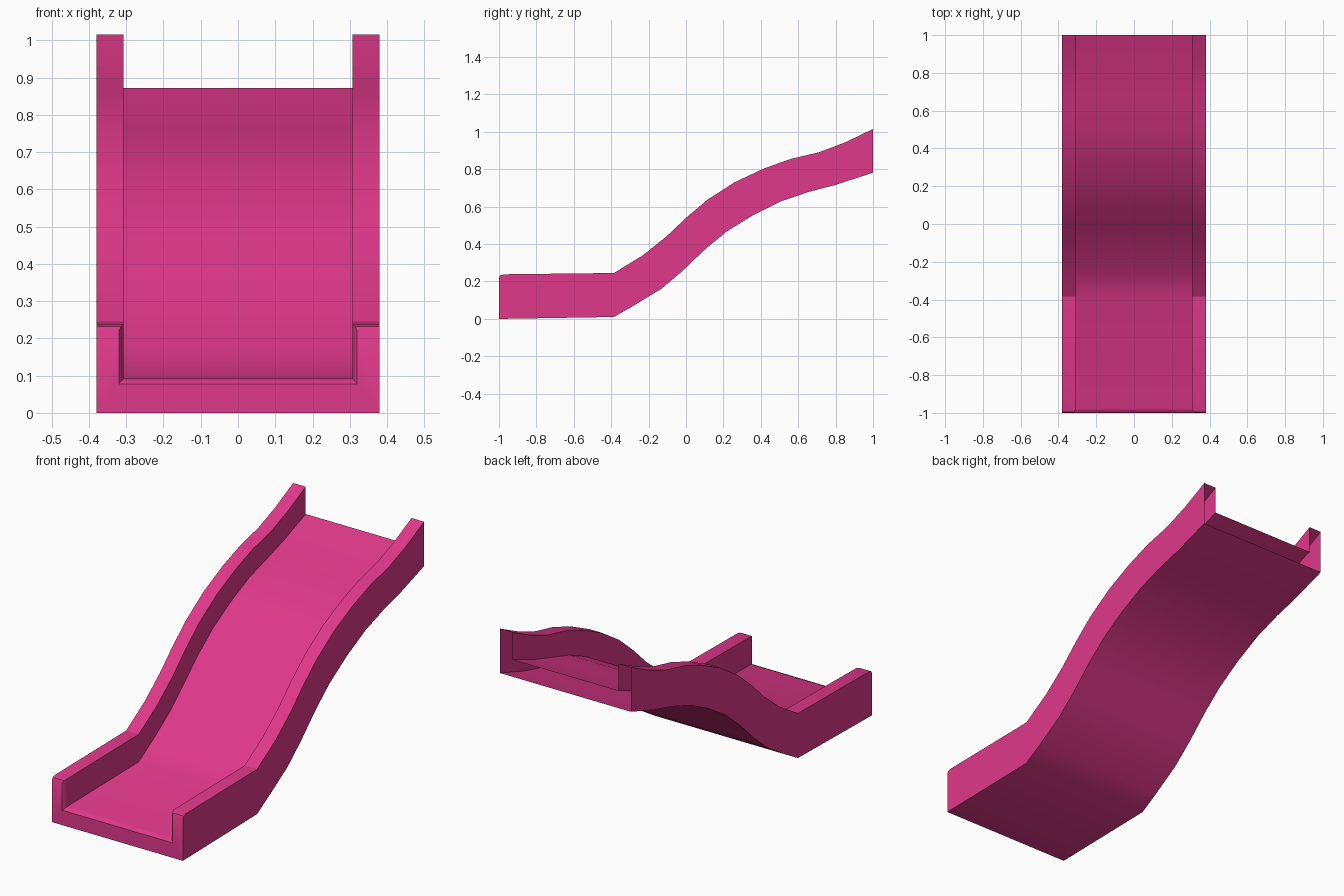
import bpy, bmesh, math

if "Cube" in bpy.data.objects:
    bpy.data.objects.remove(bpy.data.objects["Cube"])

# One flat colour
pink = bpy.data.materials.new("pink_plastic")
pink.diffuse_color = (0.74, 0.040, 0.25, 1)
pink.use_nodes = True
pink.node_tree.nodes["Principled BSDF"].inputs["Base Color"].default_value = pink.diffuse_color

OUT, INN = 0.38, 0.307      # outer and inner wall half widths
FLOOR = 0.385               # floor height as a share of the wall height

# Side profile of the chute: (bottom y, bottom z, top y, top z)
profile = [
    (-0.385, 0.010, -0.385, 0.245), (-0.28, 0.070, -0.23, 0.340),
    (-0.13, 0.162, -0.105, 0.440), (-0.02, 0.255, 0.00, 0.540),
    (0.10, 0.370, 0.115, 0.637), (0.215, 0.465, 0.26, 0.730),
    (0.36, 0.555, 0.415, 0.803), (0.51, 0.629, 0.56, 0.855),
    (0.66, 0.680, 0.71, 0.890), (0.80, 0.716, 0.85, 0.943),
    (1.00, 0.782, 1.00, 1.015),
]


def section(by, bz, ty, tz, inner=INN, floor=None):
    """U-shaped cross-section, mirrored about x = 0."""
    fy = by + (ty - by) * FLOOR
    fz = bz + (tz - bz) * FLOOR if floor is None else floor
    half = [(OUT, by, bz), (OUT, ty, tz), (inner, ty, tz), (inner, fy, fz)]
    return half + [(-x, y, z) for x, y, z in reversed(half)]


# Rounded front lip followed by the chute stations
sections = [
    section(-1.0, 0.0, -1.0, 0.220, 0.320, 0.078),
    section(-0.994, 0.0, -0.994, 0.232, 0.314, 0.085),
    section(-0.975, 0.0, -0.975, 0.238, INN, 0.092),
] + [section(*p) for p in profile]

# Chute shell: skin the sections, close the front, leave the back hollow
bm = bmesh.new()
rings = [[bm.verts.new(c) for c in s] for s in sections]
for a, b in zip(rings, rings[1:]):
    for i in range(8):
        j = (i + 1) % 8
        bm.faces.new((a[i], b[i], b[j], a[j]))
bm.faces.new(rings[0])
bmesh.ops.recalc_face_normals(bm, faces=bm.faces)
# keep the outer bottom facing down
bm.faces.ensure_lookup_table()
bm.normal_update()
low = min(bm.faces, key=lambda f: f.calc_center_median().z)
if low.normal.z > 0:
    bmesh.ops.reverse_faces(bm, faces=bm.faces)

mesh = bpy.data.meshes.new("slide_chute")
bm.to_mesh(mesh)
bm.free()
mesh.materials.append(pink)
chute = bpy.data.objects.new("slide_chute", mesh)
bpy.context.collection.objects.link(chute)
bpy.context.view_layer.objects.active = chute
chute.select_set(True)
bpy.ops.object.shade_smooth_by_angle(angle=math.radians(30))
